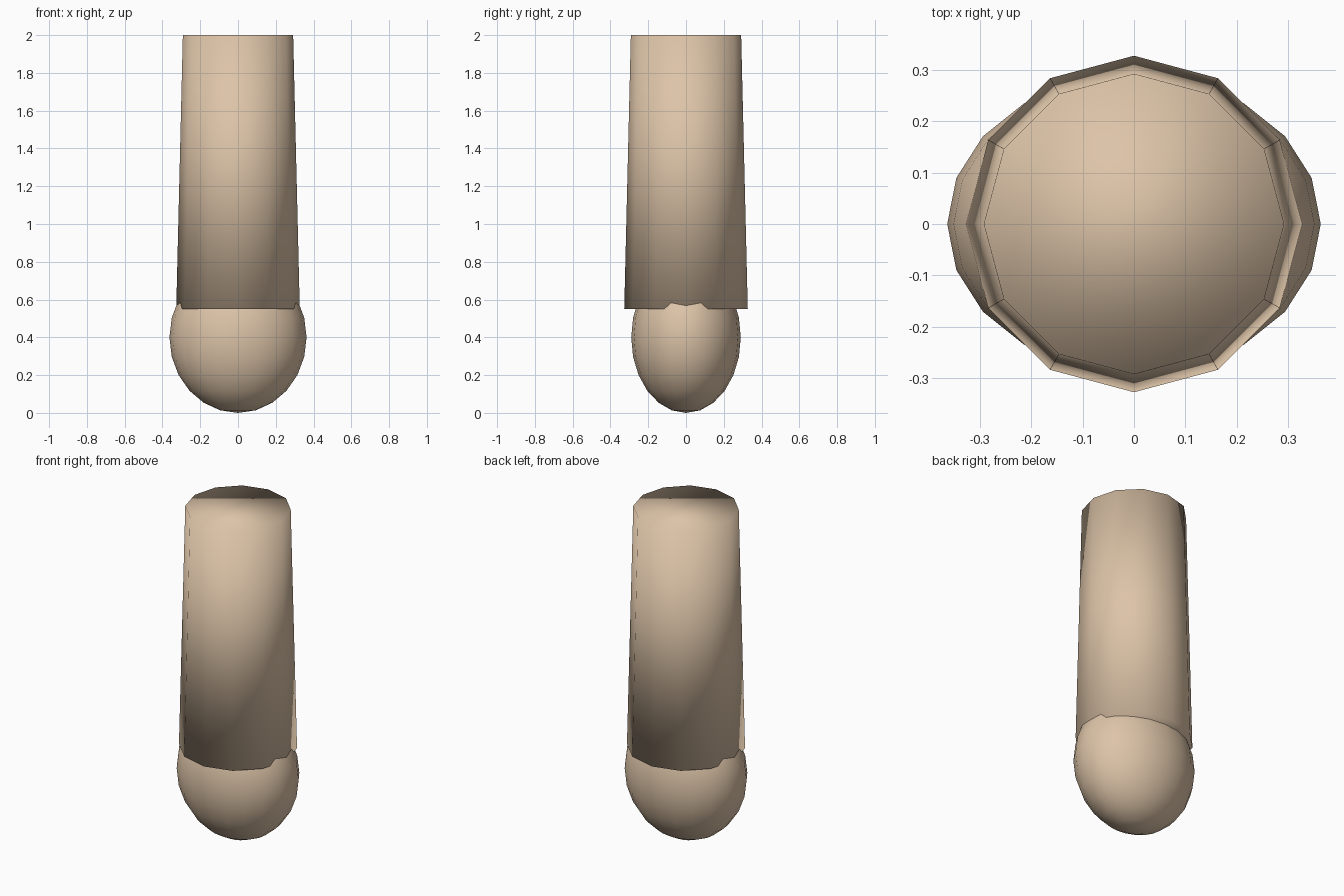
import bpy

if "Cube" in bpy.data.objects:
    bpy.data.objects.remove(bpy.data.objects["Cube"])


def finish(obj, name):
    obj.name = name
    obj.data.name = name
    for face in obj.data.polygons:
        face.use_smooth = True
    obj.data.materials.append(skin)


skin = bpy.data.materials.new("tan")
skin.diffuse_color = (0.72, 0.55, 0.39, 1.0)
skin.use_nodes = True
skin.node_tree.nodes["Principled BSDF"].inputs["Base Color"].default_value = skin.diffuse_color

# Twelve-sided tapered shaft, capped and fully smooth shaded
bottom, top = 0.55, 2.0
bpy.ops.mesh.primitive_cone_add(vertices=12, radius1=0.327, radius2=0.292,
                                depth=top - bottom, end_fill_type='NGON',
                                location=(0, 0, (bottom + top) / 2))
finish(bpy.context.object, "shaft")

# Rounded end, a sphere flattened front to back and tucked into the shaft
bpy.ops.mesh.primitive_uv_sphere_add(segments=20, ring_count=12, radius=1,
                                     location=(0, 0, 0.4))
ball = bpy.context.object
ball.scale = (0.363, 0.29, 0.4)
bpy.ops.object.transform_apply(location=False, rotation=False, scale=True)
finish(ball, "rounded_end")
